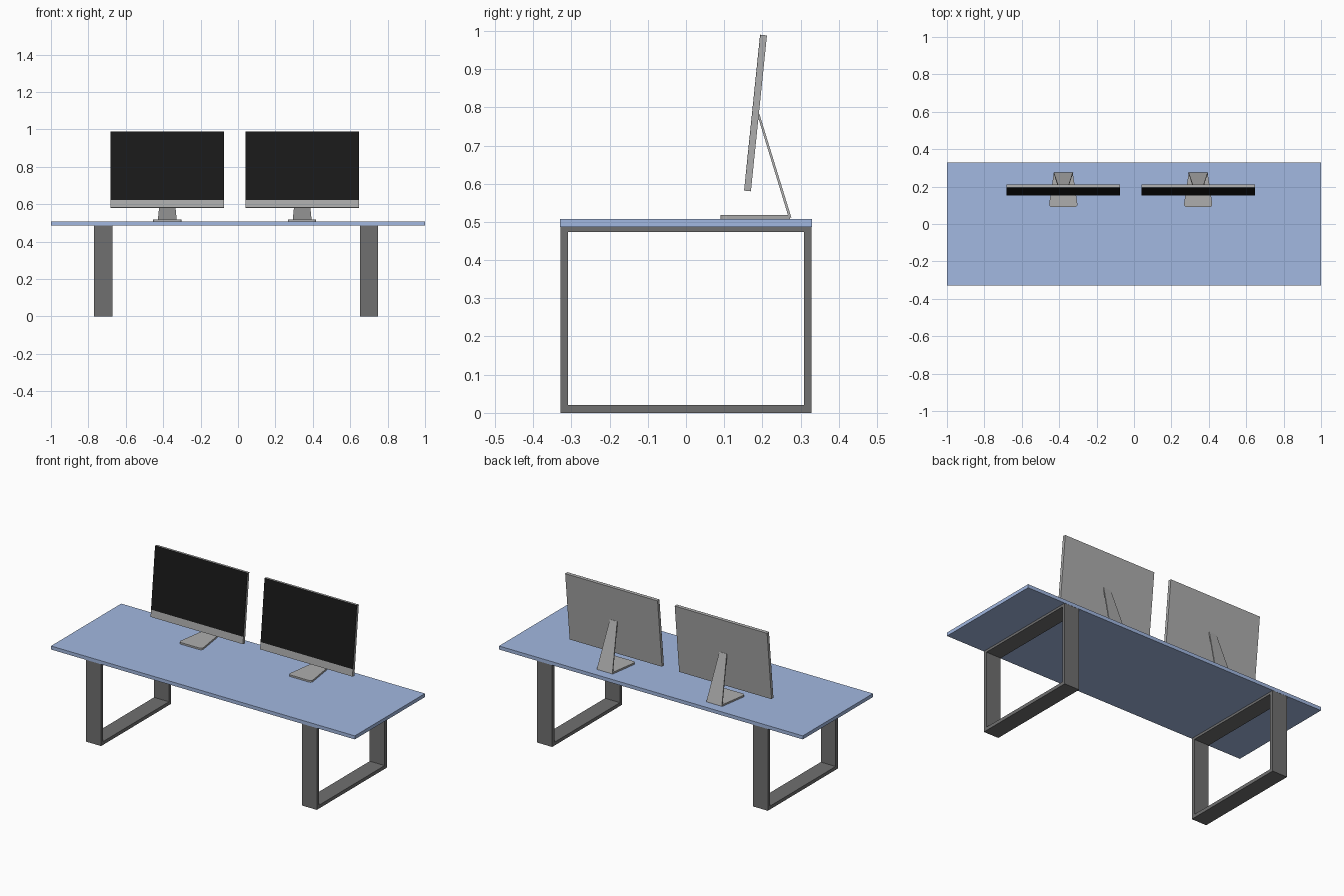
import bpy, bmesh
from math import atan2, hypot
from mathutils import Matrix

if "Cube" in bpy.data.objects:
    bpy.data.objects.remove(bpy.data.objects["Cube"])


def material(name, rgb):
    m = bpy.data.materials.new(name)
    m.diffuse_color = (*rgb, 1)
    m.use_nodes = True
    m.node_tree.nodes["Principled BSDF"].inputs["Base Color"].default_value = m.diffuse_color
    return m


BLUE = material("blue_top", (0.36, 0.48, 0.75))
DARK = material("dark_metal", (0.16, 0.16, 0.16))
BLACK = material("black_glass", (0.01, 0.01, 0.01))
SILVER = material("silver", (0.42, 0.42, 0.42))


def finish(name, bm, mat):
    bmesh.ops.recalc_face_normals(bm, faces=bm.faces)
    me = bpy.data.meshes.new(name)
    bm.to_mesh(me)
    bm.free()
    me.materials.append(mat)
    ob = bpy.data.objects.new(name, me)
    bpy.context.collection.objects.link(ob)
    return ob


def box(name, lo, hi, mat, matrix=Matrix()):
    bm = bmesh.new()
    size = [b - a for a, b in zip(lo, hi)]
    mid = [(a + b) / 2 for a, b in zip(lo, hi)]
    bmesh.ops.create_cube(bm, size=1, matrix=matrix @ Matrix.Translation(mid) @ Matrix.Diagonal((*size, 1)))
    return finish(name, bm, mat)


def loft(name, bottom, top, mat, round_front=0):
    """Solid between two matching outlines; optionally rounds the first two side edges."""
    bm = bmesh.new()
    a = [bm.verts.new(p) for p in bottom]
    b = [bm.verts.new(p) for p in top]
    bm.faces.new(a)
    bm.faces.new(b)
    n = len(a)
    for i in range(n):
        bm.faces.new((a[i], a[(i + 1) % n], b[(i + 1) % n], b[i]))
    if round_front:
        edges = [bm.edges.get((a[i], b[i])) for i in (0, 1)]
        bmesh.ops.bevel(bm, geom=edges, offset=round_front, segments=4, profile=0.5, affect='EDGES')
    return finish(name, bm, mat)


def leg_frame(name, x, width=0.098):
    """Rectangular ring in the y-z plane, extruded along x."""
    outer = [(-0.329, 0), (0.329, 0), (0.329, 0.487), (-0.329, 0.487)]
    inner = [(-0.309, 0.02), (0.309, 0.02), (0.309, 0.473), (-0.309, 0.473)]
    bm = bmesh.new()
    o = [bm.verts.new((x - width / 2, *p)) for p in outer]
    i = [bm.verts.new((x - width / 2, *p)) for p in inner]
    ring = [bm.faces.new((o[k], o[(k + 1) % 4], i[(k + 1) % 4], i[k])) for k in range(4)]
    ext = bmesh.ops.extrude_face_region(bm, geom=ring, use_keep_orig=True)
    bmesh.ops.translate(bm, vec=(width, 0, 0), verts=[g for g in ext["geom"] if isinstance(g, bmesh.types.BMVert)])
    return finish(name, bm, DARK)


def monitor(side, x):
    # tilted display: body plus black front glass above the chin
    dy, dz = 0.042, 0.408
    h = hypot(dy, dz)
    tilt = Matrix.Translation((x, 0.152, 0.582)) @ Matrix.Rotation(-atan2(dy, dz), 4, 'X')
    w = 0.304
    box(side + "_monitor_body", (-w, 0.001, 0), (w, 0.018, h), SILVER, tilt)
    box(side + "_monitor_chin", (-w, 0, 0), (w, 0.001, 0.042), SILVER, tilt)
    box(side + "_monitor_screen", (-w, 0, 0.042), (w, 0.001, h), BLACK, tilt)

    # foot plate, wider and rounded at the front
    outline = [(-0.078, 0.09), (0.078, 0.09), (0.051, 0.272), (-0.051, 0.272)]
    loft(side + "_stand_foot", [(x + u, v, 0.508) for u, v in outline],
         [(x + u, v, 0.518) for u, v in outline], SILVER, 0.018)

    # leaning support that tapers upward
    def section(half, y0, y1, z):
        return [(x - half, y0, z), (x + half, y0, z), (x + half, y1, z), (x - half, y1, z)]
    loft(side + "_stand_support", section(0.051, 0.269, 0.276, 0.511),
         section(0.024, 0.186, 0.192, 0.783), SILVER)


# desk
box("desk_top", (-1, -0.33, 0.487), (1, 0.33, 0.508), BLUE)
leg_frame("left_leg_frame", -0.72)
leg_frame("right_leg_frame", 0.70)

# monitors
monitor("left", -0.378)
monitor("right", 0.343)
